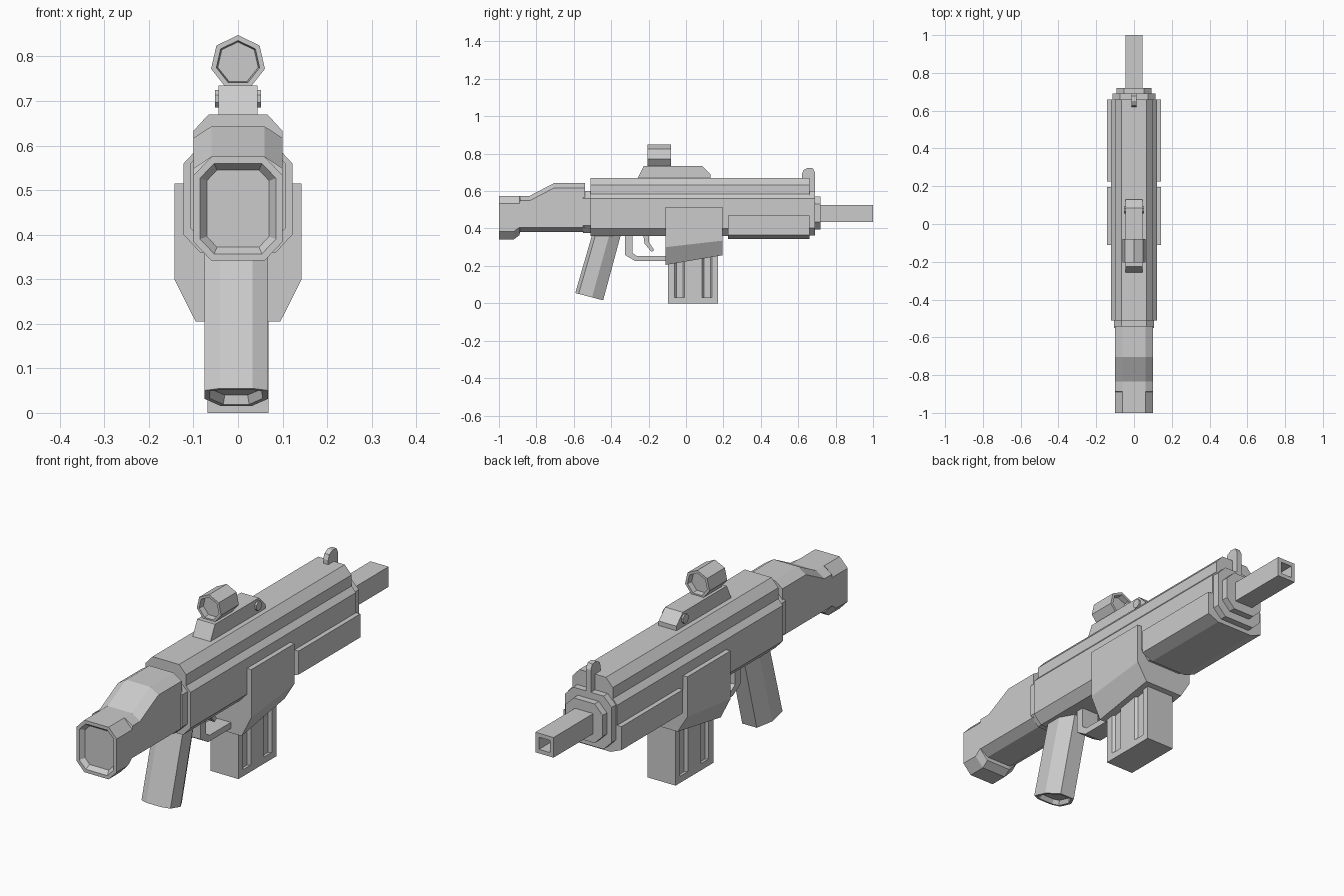
import bpy, bmesh, math
from mathutils import Vector

if "Cube" in bpy.data.objects:
    bpy.data.objects.remove(bpy.data.objects["Cube"])


def loft(name, sections, recess=()):
    """Bridge matching closed sections, cap both ends; recess = (cap, inset, depth) steps."""
    bm = bmesh.new()
    rings = [[bm.verts.new(p) for p in s] for s in sections]
    for a, b in zip(rings, rings[1:]):
        n = len(a)
        for i in range(n):
            j = (i + 1) % n
            bm.faces.new((a[i], a[j], b[j], b[i]))
    caps = [bm.faces.new(rings[0]), bm.faces.new(rings[-1])]
    bmesh.ops.recalc_face_normals(bm, faces=bm.faces[:])
    for cap, inset, depth in recess:
        bmesh.ops.inset_individual(bm, faces=[caps[cap]], thickness=inset,
                                   depth=depth, use_even_offset=True)
    mesh = bpy.data.meshes.new(name)
    bm.to_mesh(mesh)
    bm.free()
    ob = bpy.data.objects.new(name, mesh)
    bpy.context.collection.objects.link(ob)
    return ob


def mirrored(half):
    """Mirror a right-hand outline of (x, z) across x = 0."""
    return list(half) + [(-x, z) for x, z in reversed(half)]


def octagon(w, z0, z1, cx=0.04, cz=0.04):
    return mirrored([(w - cx, z0), (w, z0 + cz), (w, z1 - cz), (w - cx, z1)])


def at_y(y, outline):
    return [Vector((x, y, z)) for x, z in outline]


def along_y(name, outline, y0, y1, recess=()):
    return loft(name, [at_y(y0, outline), at_y(y1, outline)], recess)


def side_profile(name, pts, w):
    return loft(name, [[Vector((x, y, z)) for y, z in pts] for x in (-w, w)])


def box(name, x, y0, y1, z0, z1, recess=()):
    return along_y(name, mirrored([(x, z0), (x, z1)]), y0, y1, recess)


# Receiver, top cover and front collars
body = mirrored([(0.085, 0.36), (0.122, 0.40), (0.122, 0.56), (0.08, 0.605)])
along_y("receiver", body, -0.51, 0.66)
cover = mirrored([(0.10, 0.57), (0.10, 0.633), (0.066, 0.67)])
along_y("top_cover", cover, -0.51, 0.66)
along_y("front_collar", octagon(0.115, 0.362, 0.60), 0.65, 0.69)
along_y("barrel_collar", octagon(0.092, 0.395, 0.57), 0.68, 0.72)

# Square hollow barrel
box("barrel", 0.045, 0.70, 1.0, 0.435, 0.525, [(1, 0.018, 0), (1, 0.001, -0.12)])

# Handguard panels with a shallow keel
guard = mirrored([(0.09, 0.343), (0.143, 0.365), (0.143, 0.47)])
along_y("handguard", guard, 0.225, 0.66)

# Stock: octagonal sections along its length, with a hooked heel and recessed butt
stock = [(-1.0, 0.342, 0.575), (-0.92, 0.342, 0.575), (-0.89, 0.365, 0.575),
         (-0.888, 0.38, 0.575), (-0.835, 0.38, 0.575), (-0.705, 0.38, 0.643),
         (-0.54, 0.38, 0.643)]
loft("stock", [at_y(y, octagon(0.10, a, b, cz=0.042 if a < 0.37 else 0.026))
               for y, a, b in stock],
     [(0, 0.015, 0), (0, 0.015, -0.02)])
along_y("stock_neck", octagon(0.107, 0.375, 0.60), -0.55, -0.50)

# Raked pistol grip with hollow base
grip_plan = [(0, 0.036), (0.12, 0.0715), (0.6, 0.0715), (1, 0.036)]
grip_plan += [(t, -x) for t, x in reversed(grip_plan)]


def grip_ring(back, front):
    b, f = Vector(back), Vector(front)
    return [b.lerp(f, t) + Vector((x - 0.004, 0, 0)) for t, x in grip_plan]


loft("grip", [grip_ring((0, -0.592, 0.055), (0, -0.443, 0.016)),
              grip_ring((0, -0.495, 0.39), (0, -0.342, 0.39))],
     [(0, 0.012, 0), (0, 0.006, -0.02)])

# Trigger and its guard
side_profile("trigger_guard", [(-0.325, 0.38), (-0.325, 0.258), (-0.27, 0.225),
                               (-0.09, 0.225), (-0.09, 0.252), (-0.262, 0.252),
                               (-0.287, 0.27), (-0.287, 0.38)], 0.042)
side_profile("trigger", [(-0.23, 0.38), (-0.222, 0.32), (-0.185, 0.275),
                         (-0.17, 0.285), (-0.197, 0.325), (-0.197, 0.38)], 0.014)


# Magazine well with slanted, tapered bottom
def well(y, side, low):
    return at_y(y, mirrored([(0.095, low), (0.143, side), (0.143, 0.515)]))


loft("magazine_well", [well(-0.11, 0.30, 0.205), well(0.195, 0.335, 0.257)])

# Magazine: grooved plan extruded upward, on a plain foot
w, d = 0.069, 0.057
plan = [(w, -0.095)]
for g in (-0.062, 0.085):
    plan += [(w, g), (d, g + 0.01), (d, g + 0.045), (w, g + 0.055)]
plan += [(w, 0.172)]
plan += [(-x, y) for x, y in reversed(plan)]
loft("magazine", [[Vector((x, y, z)) for x, y in plan] for z in (0.03, 0.33)])
box("magazine_foot", w, -0.095, 0.172, 0.0, 0.03)

# Optic mount with side screws
side_profile("optic_mount", [(-0.26, 0.665), (-0.225, 0.735), (0.085, 0.735),
                             (0.13, 0.69), (0.13, 0.665)], 0.044)
screw = [(0.075 + 0.021 * math.cos(math.tau * (i + 0.5) / 8),
          0.705 + 0.021 * math.sin(math.tau * (i + 0.5) / 8)) for i in range(8)]
side_profile("mount_screws", screw, 0.052)

# Seven-sided optic with recessed lenses
tube = [(0.062 * math.sin(math.tau * i / 7), 0.786 + 0.062 * math.cos(math.tau * i / 7))
        for i in range(7)]
along_y("optic", tube, -0.205, -0.08,
        [(0, 0.011, 0), (0, 0.003, -0.025), (1, 0.011, 0), (1, 0.003, -0.025)])

# Front sight fin overhanging the cover
side_profile("front_sight", [(0.69, 0.59), (0.69, 0.70), (0.678, 0.722), (0.65, 0.724),
                             (0.628, 0.712), (0.62, 0.69), (0.62, 0.665),
                             (0.658, 0.665), (0.658, 0.59)], 0.012)
